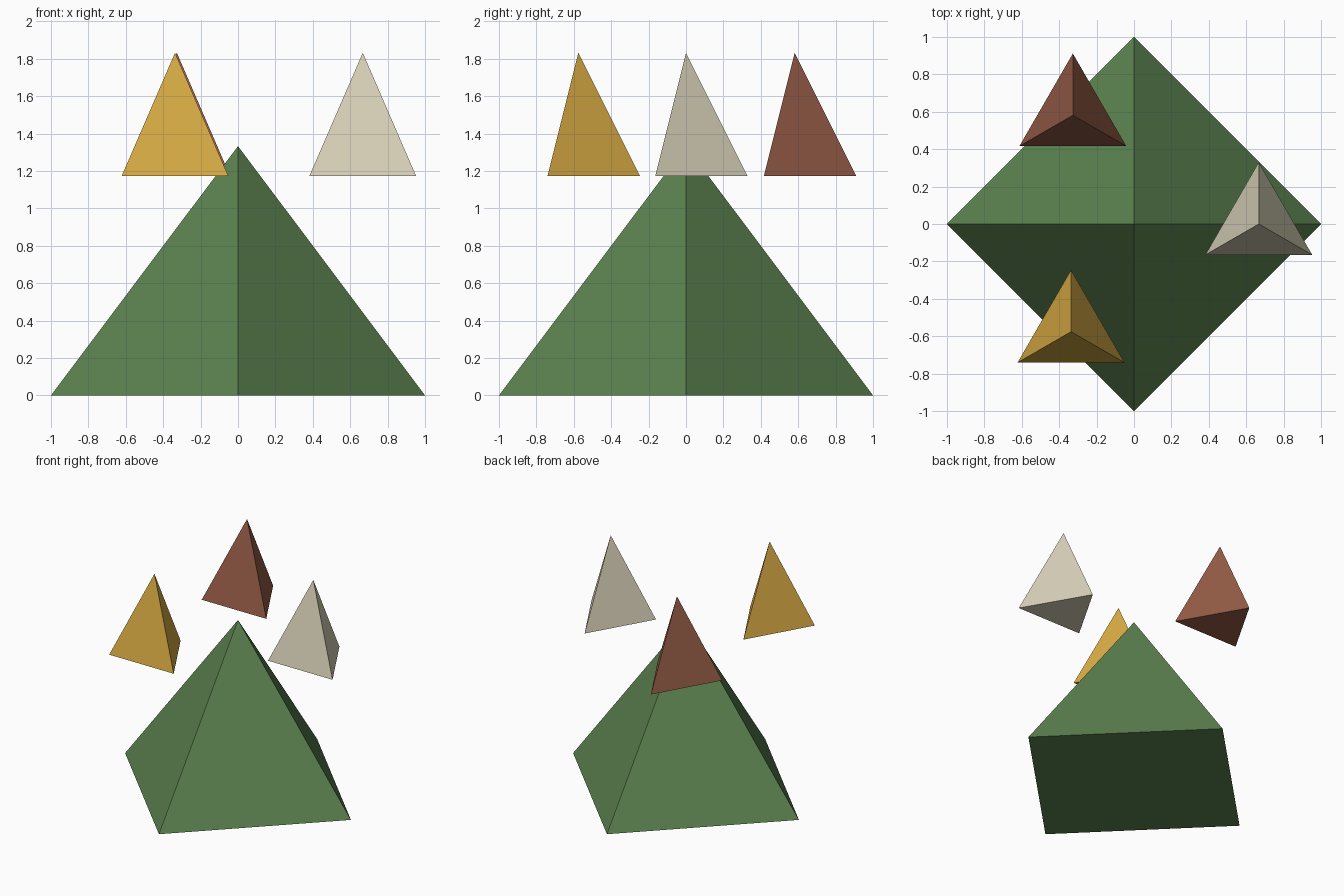
import bpy, bmesh, math

if "Cube" in bpy.data.objects:
    bpy.data.objects.remove(bpy.data.objects["Cube"])


def material(name, rgb):
    m = bpy.data.materials.new(name)
    lin = [(c / 255 / 12.92) if c / 255 <= 0.04045 else ((c / 255 + 0.055) / 1.055) ** 2.4 for c in rgb]
    m.diffuse_color = (*lin, 1)
    m.use_nodes = True
    m.node_tree.nodes["Principled BSDF"].inputs["Base Color"].default_value = m.diffuse_color
    return m


def pyramid(name, sides, radius, height, location, mat):
    """Closed pyramid with one base corner pointing to +y."""
    bm = bmesh.new()
    base = []
    for i in range(sides):
        a = math.pi / 2 + i * math.tau / sides
        base.append(bm.verts.new((radius * math.cos(a), radius * math.sin(a), 0)))
    tip = bm.verts.new((0, 0, height))
    bm.faces.new(base[::-1])
    for i in range(sides):
        bm.faces.new((base[i], base[(i + 1) % sides], tip))
    mesh = bpy.data.meshes.new(name)
    bm.to_mesh(mesh)
    bm.free()
    mesh.materials.append(mat)
    obj = bpy.data.objects.new(name, mesh)
    obj.location = location
    bpy.context.collection.objects.link(obj)
    return obj


# Large four-sided pyramid, corners on the axes
pyramid("main_pyramid", 4, 1.0, 1.333, (0, 0, 0), material("green", (92, 130, 80)))

# Three floating three-sided pyramids spaced around the tip
small = [("cream", (216, 208, 184)), ("gold", (214, 170, 68)), ("brick_red", (149, 92, 70))]
for i, (colour, rgb) in enumerate(small):
    a = -2.1 * i
    pyramid(f"floating_pyramid_{colour}", 3, 0.33, 0.66,
            (0.667 * math.cos(a), 0.667 * math.sin(a), 1.172), material(colour, rgb))
